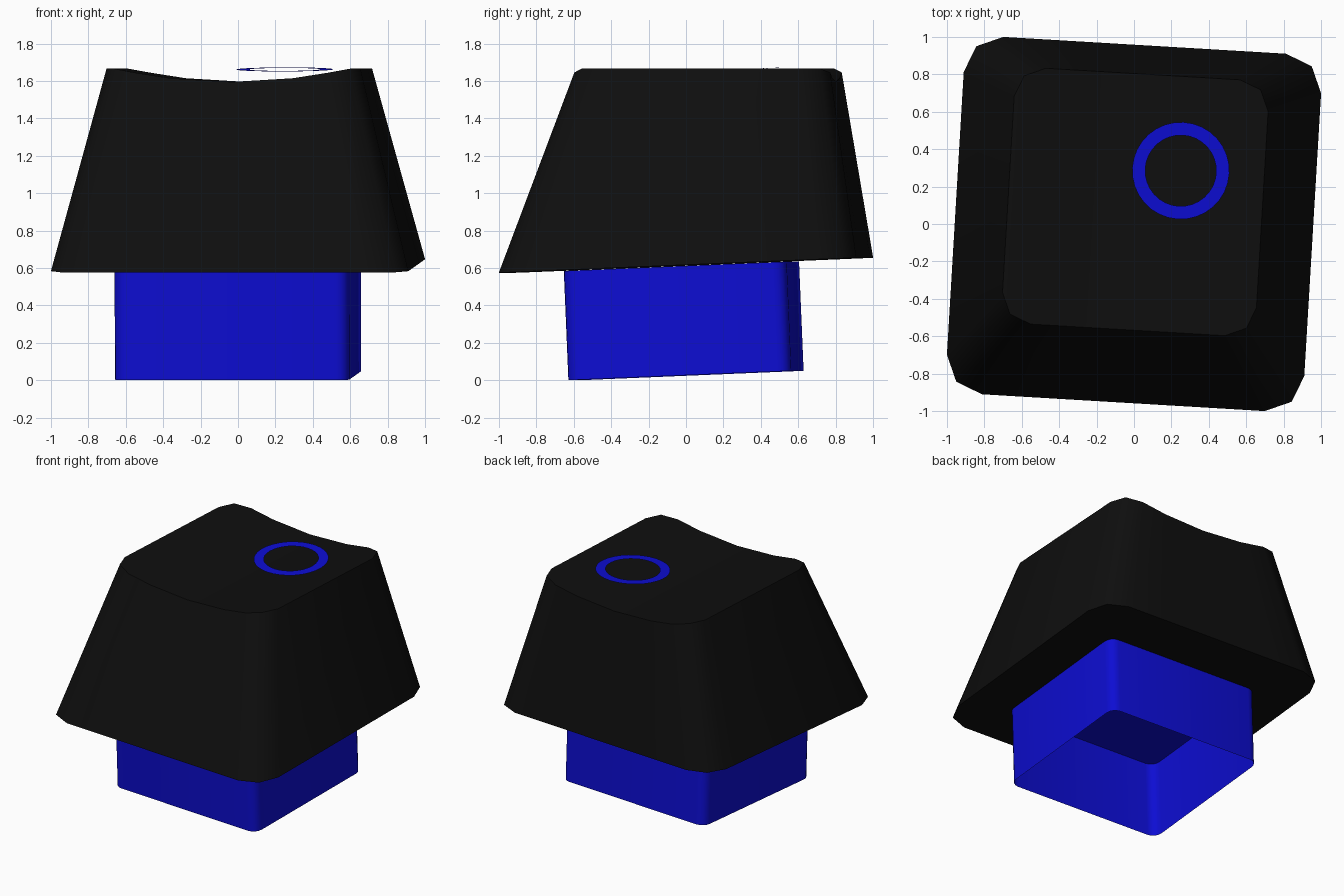
import bpy, bmesh
from math import sin, cos, tan, pi, radians

YAW, TILT = radians(-3.4), radians(2.4)

if "Cube" in bpy.data.objects:
    bpy.data.objects.remove(bpy.data.objects["Cube"], do_unlink=True)


def make_material(name, colour):
    mat = bpy.data.materials.new(name)
    mat.use_nodes = True
    mat.diffuse_color = colour
    mat.node_tree.nodes["Principled BSDF"].inputs["Base Color"].default_value = colour
    return mat


black = make_material("matte black", (0.0045, 0.0045, 0.0045, 1))
blue = make_material("bright blue", (0.004, 0.004, 0.65, 1))


def finish(name, bm, mat, location, rotation):
    bmesh.ops.recalc_face_normals(bm, faces=bm.faces)
    mesh = bpy.data.meshes.new(name)
    bm.to_mesh(mesh)
    bm.free()
    mesh.materials.append(mat)
    obj = bpy.data.objects.new(name, mesh)
    bpy.context.collection.objects.link(obj)
    obj.location, obj.rotation_euler = location, rotation
    bpy.ops.object.select_all(action="DESELECT")
    obj.select_set(True)
    bpy.context.view_layer.objects.active = obj
    bpy.ops.object.shade_smooth_by_angle(angle=radians(50))
    return obj


def outline(hx, hy, r, steps, splits=()):
    """Rounded rectangle, anticlockwise from the left side of the front edge.
    splits are extra points along the front and back, as a share of hx."""
    half = []
    for k in range(steps + 1):
        a = pi / 2 * k / steps
        half.append((-hx + r - r * cos(a), -hy + r - r * sin(a)))
    front = half + [(s * hx, -hy) for s in splits] + [(-x, y) for x, y in reversed(half)]
    return front + [(x, -y) for x, y in reversed(front)]


def bridge(bm, low, high):
    n = len(low)
    for i in range(n):
        j = (i + 1) % n
        bm.faces.new((low[i], low[j], high[j], high[i]))


# Key cap: sloping base, tapered sides, top dished from left to right
splits = (-0.48, 0, 0.48)
bm = bmesh.new()
base = [bm.verts.new((x, y, 0.615 + y * tan(TILT)))
        for x, y in outline(0.957, 0.957, 0.2, 2, splits)]
top = [bm.verts.new((x, y + 0.118, 1.595 + 0.071 * min(1, (x / 0.62) ** 2)))
       for x, y in outline(0.68, 0.685, 0.16, 2, splits)]
bridge(bm, base, top)
bm.faces.new(base)
for i in range(len(top) // 2 - 1):
    bm.faces.new((top[i], top[i + 1], top[-2 - i], top[-1 - i]))
finish("key_cap", bm, black, (0, 0, 0), (0, 0, YAW))

# Switch housing: thin box with an open underside
bm = bmesh.new()
shape = outline(0.628, 0.597, 0.07, 4)
rim = [bm.verts.new((x, y, 0)) for x, y in shape]
lid = [bm.verts.new((x, y, 0.584)) for x, y in shape]
bridge(bm, rim, lid)
bm.faces.new(lid)
finish("switch_housing", bm, blue, (0, 0, 0.026), (TILT, 0, YAW))

# Flat ring marking above the dish
bm = bmesh.new()
loops = [[bm.verts.new((r * cos(2 * pi * k / 32), r * sin(2 * pi * k / 32), 0))
          for k in range(32)] for r in (0.26, 0.19)]
bridge(bm, *loops)
finish("ring_marking", bm, blue, (0.25, 0.285, 1.662), (TILT, 0, YAW))
